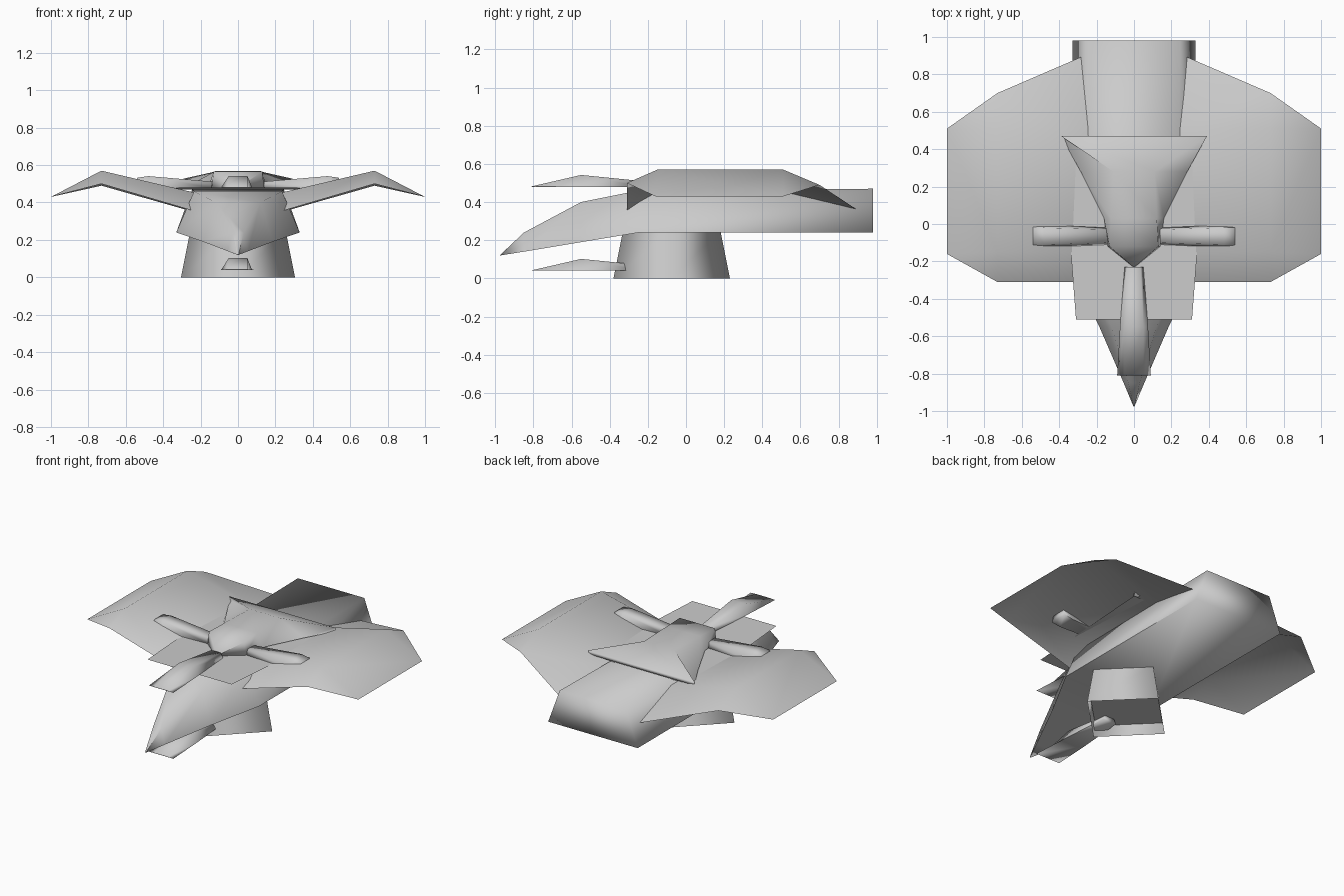
import bpy, math
from mathutils import Matrix, Vector

if "Cube" in bpy.data.objects:
    bpy.data.objects.remove(bpy.data.objects["Cube"])


def add(name, verts, faces, mirror=False, smooth=100):
    me = bpy.data.meshes.new(name)
    me.from_pydata([tuple(v) for v in verts], [], faces)
    me.update()
    ob = bpy.data.objects.new(name, me)
    bpy.context.collection.objects.link(ob)
    if mirror:
        ob.modifiers.new("mirror", 'MIRROR')
    bpy.ops.object.select_all(action='DESELECT')
    ob.select_set(True)
    bpy.context.view_layer.objects.active = ob
    bpy.ops.object.shade_smooth_by_angle(angle=math.radians(smooth))
    return ob


def loft(name, sections, matrix=Matrix(), smooth=100):
    """Trapezoid sections (y, half base, z base, half top, z top) joined in a row."""
    verts = []
    for y, wb, zb, wt, zt in sections:
        for x, z in ((-wb, zb), (wb, zb), (wt, zt), (-wt, zt)):
            verts.append(matrix @ Vector((x, y, z)))
    faces = [(0, 1, 2, 3)]
    for i in range(len(sections) - 1):
        a, b = 4 * i, 4 * i + 4
        for j in range(4):
            k = (j + 1) % 4
            faces.append((a + j, b + j, b + k, a + k))
    n = len(verts)
    faces.append((n - 1, n - 2, n - 3, n - 4))
    return add(name, verts, faces, smooth=smooth)


# hull with a pointed, drooping nose
loft("hull", [(-.975, .003, .12, .003, .122), (-.85, .055, .14, .03, .24),
              (-.55, .185, .19, .12, .40), (-.25, .33, .24, .235, .46),
              (.98, .33, .24, .245, .47)])

# folded thin wings: front edge, raised centre, rear edge
root, ridge, tip = .22, .73, 1.0
verts = [(root, -.31, .35), (root, -.15, .45), (root, .51, .45), (root, .92, .345),
         (ridge, -.31, .50), (ridge, -.15, .57), (ridge, .51, .57), (ridge, .70, .49),
         (tip, -.16, .43), (tip, .51, .43)]
add("wings", verts, [(0, 4, 5, 1), (1, 5, 6, 2), (2, 6, 7, 3),
                     (4, 8, 5), (5, 8, 9, 6), (6, 9, 7)], mirror=True)

# four-sided hollow pedestal with a recessed floor
cy = -.075
dirs = ((1, 0), (0, 1), (-1, 0), (0, -1))
verts = [(r * dx, cy + r * dy, z)
         for r, z in ((.305, 0), (.255, .25), (.288, .07)) for dx, dy in dirs]
faces = [(i, (i + 1) % 4, (i + 1) % 4 + 4, i + 4) for i in range(4)]
add("pedestal", verts, faces + [(11, 10, 9, 8)])

# thin deck plate
add("deck_plate", [(-.31, -.51, .48), (.31, -.51, .48), (.385, .46, .47), (-.385, .46, .47)],
    [(0, 1, 2, 3)])

# turret housing, its roof sloping down to a wide rear edge
loft("turret", [(-.23, .004, .48, .003, .483), (-.12, .14, .48, .13, .565),
                (.03, .16, .48, .122, .567), (.28, .285, .48, .11, .568),
                (.47, .39, .48, .39, .505)])

# leaf-shaped barrels, two at the front and one on each side
front = [(-.23, .05, 0, .035, .03), (-.55, .075, 0, .05, .062), (-.81, .09, 0, .05, .002)]
side = [(-.14, .045, 0, .035, .035), (-.48, .06, 0, .045, .064), (-.54, .062, .01, .045, .055)]
loft("upper_front_barrel", front, Matrix.Translation((0, 0, .48)))
loft("lower_front_barrel", front, Matrix.Translation((0, 0, .04)))
for name, ang in (("right_barrel", 90), ("left_barrel", -90)):
    m = Matrix.Translation((0, -.065, .477)) @ Matrix.Rotation(math.radians(ang), 4, 'Z')
    loft(name, side, m)
